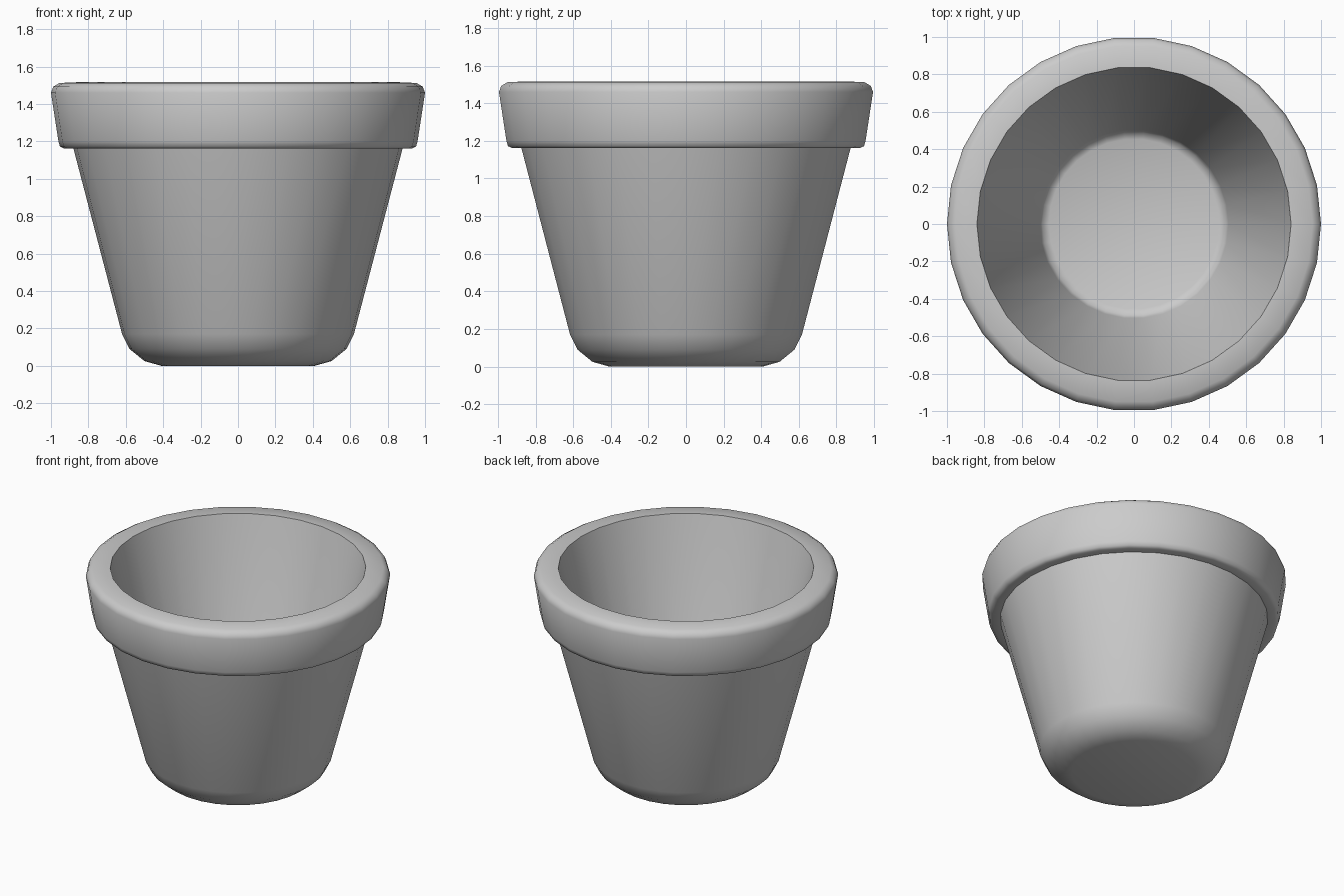
import bpy, bmesh
from math import cos, sin, tau, radians

if "Cube" in bpy.data.objects:
    bpy.data.objects.remove(bpy.data.objects["Cube"])

SIDES = 30

# Profile (radius, height): outer base, wall, rim band, lip, inner wall, floor
profile = [
    (0.41, 0.0), (0.50, 0.025), (0.58, 0.09), (0.62, 0.17),
    (0.88, 1.162), (0.93, 1.162), (0.952, 1.172), (0.96, 1.20),
    (1.0, 1.46), (0.988, 1.492), (0.955, 1.512), (0.84, 1.517),
    (0.505, 0.20), (0.49, 0.165), (0.455, 0.15),
]


def lathe(name, points, sides):
    bm = bmesh.new()
    rings = [[bm.verts.new((r * cos(tau * i / sides), r * sin(tau * i / sides), z))
              for i in range(sides)] for r, z in points]
    for a, b in zip(rings, rings[1:]):
        for i in range(sides):
            j = (i + 1) % sides
            bm.faces.new((a[i], a[j], b[j], b[i]))
    # Underside and inner floor discs
    bm.faces.new(rings[0][::-1])
    bm.faces.new(rings[-1])
    bmesh.ops.recalc_face_normals(bm, faces=bm.faces)
    mesh = bpy.data.meshes.new(name)
    bm.to_mesh(mesh)
    bm.free()
    obj = bpy.data.objects.new(name, mesh)
    bpy.context.collection.objects.link(obj)
    return obj


# Flower pot body with rim
pot = lathe("flower_pot", profile, SIDES)
bpy.context.view_layer.objects.active = pot
pot.select_set(True)
bpy.ops.object.shade_smooth_by_angle(angle=radians(50))
